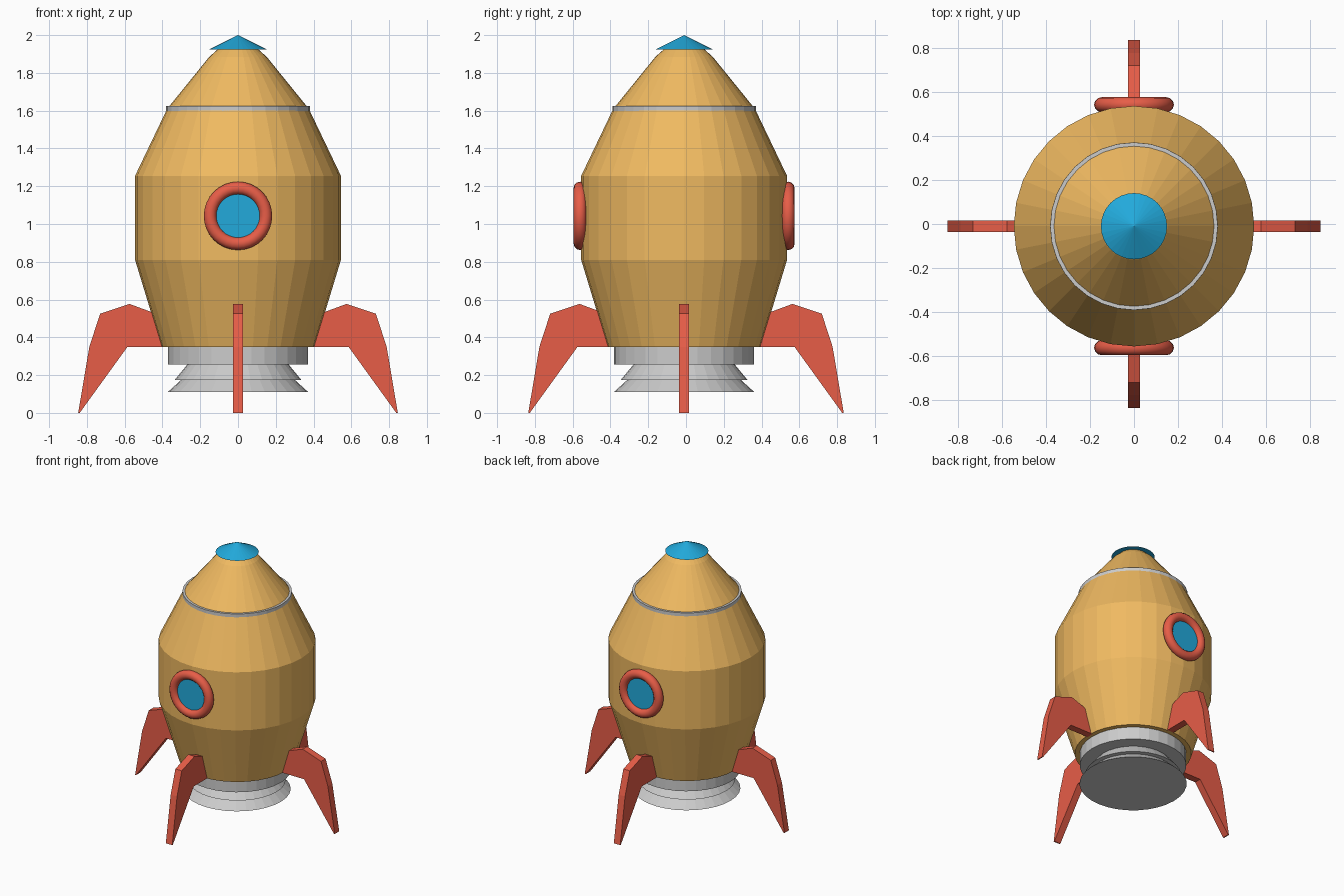
import bpy, bmesh, math
from mathutils import Matrix, Vector

if "Cube" in bpy.data.objects:
    bpy.data.objects.remove(bpy.data.objects["Cube"])

CY = -0.01      # y of the hull axis
SIDES = 32


def material(name, rgb):
    m = bpy.data.materials.new(name)
    m.diffuse_color = (*rgb, 1)
    m.use_nodes = True
    m.node_tree.nodes["Principled BSDF"].inputs["Base Color"].default_value = m.diffuse_color
    return m


TAN = material("tan", (0.87, 0.49, 0.12))
RED = material("red", (0.80, 0.11, 0.064))
BLUE = material("blue", (0.016, 0.40, 0.71))


def finish(name, bm, mat=None):
    bmesh.ops.recalc_face_normals(bm, faces=bm.faces)
    me = bpy.data.meshes.new(name)
    bm.to_mesh(me)
    bm.free()
    ob = bpy.data.objects.new(name, me)
    bpy.context.collection.objects.link(ob)
    if mat:
        me.materials.append(mat)
    return ob


def lathe(name, profile, mat=None, closed=False):
    """Turn (radius, z) points about the hull axis; open ends are capped."""
    bm = bmesh.new()
    rings = []
    for r, z in profile:
        if r == 0:
            rings.append([bm.verts.new((0, CY, z))] * SIDES)
        else:
            rings.append([bm.verts.new((r * math.cos(a), CY + r * math.sin(a), z))
                          for a in (2 * math.pi * i / SIDES for i in range(SIDES))])
    pairs = list(zip(rings, rings[1:])) + ([(rings[-1], rings[0])] if closed else [])
    for a, b in pairs:
        for i in range(SIDES):
            j = (i + 1) % SIDES
            bm.faces.new(dict.fromkeys((a[i], a[j], b[j], b[i])))
    if not closed:
        for ring, (r, z) in ((rings[0], profile[0]), (rings[-1], profile[-1])):
            if r > 0:
                bm.faces.new(ring)
    return finish(name, bm, mat)


# Hull, trim band and nose
lathe("hull", [(0.405, 0.35), (0.545, 0.81), (0.545, 1.255), (0.375, 1.61),
               (0.152, 1.885), (0.09, 1.94)], TAN)
lathe("trim_band", [(0.36, 1.595), (0.38, 1.595), (0.38, 1.625), (0.36, 1.625)], closed=True)
lathe("nose_cap", [(0.15, 1.925), (0, 2.0)], BLUE)

# Engine: collar and two flared nozzle skirts
lathe("engine_collar", [(0.37, 0.255), (0.37, 0.352)])
lathe("upper_nozzle", [(0.335, 0.175), (0.265, 0.26)])
lathe("lower_nozzle", [(0.372, 0.11), (0.295, 0.18)])

# Four fins standing on their tips
FIN = [(0.39, 0.35), (0.585, 0.35), (0.838, 0.0), (0.846, 0.0), (0.787, 0.35),
       (0.73, 0.525), (0.575, 0.577), (0.42, 0.52)]


def fin(name, angle, shift, y):
    t = 0.027
    bm = bmesh.new()
    f = bm.faces.new([bm.verts.new((r - shift, -t, z)) for r, z in FIN])
    ext = bmesh.ops.extrude_face_region(bm, geom=[f])
    bmesh.ops.translate(bm, vec=(0, 2 * t, 0),
                        verts=[v for v in ext["geom"] if isinstance(v, bmesh.types.BMVert)])
    bm.transform(Matrix.Translation((0, y, 0)) @ Matrix.Rotation(angle, 4, "Z"))
    finish(name, bm, RED)


fin("right_fin", 0, 0, CY)
fin("left_fin", math.pi, 0, CY)
fin("back_fin", math.pi / 2, 0.011, 0)
fin("front_fin", -math.pi / 2, 0.011, 0)

# Portholes front and back: round frame with a glass disc
for side, s in (("front", -1), ("back", 1)):
    R, r, n, m = 0.147, 0.034, 32, 12
    bm = bmesh.new()
    grid = [[bm.verts.new(((R + r * math.cos(b)) * math.cos(a),
                           CY + s * 0.551 + r * math.sin(b),
                           1.043 + (R + r * math.cos(b)) * math.sin(a)))
             for b in (2 * math.pi * j / m for j in range(m))]
            for a in (2 * math.pi * i / n for i in range(n))]
    for i in range(n):
        for j in range(m):
            k, l = (i + 1) % n, (j + 1) % m
            bm.faces.new((grid[i][j], grid[k][j], grid[k][l], grid[i][l]))
    for f in bm.faces:
        f.smooth = True
    finish(side + "_porthole_frame", bm, RED)

    bm = bmesh.new()
    bmesh.ops.create_cone(bm, cap_ends=True, segments=32, radius1=0.125, radius2=0.125,
                          depth=0.05,
                          matrix=Matrix.Translation(Vector((0, CY + s * 0.533, 1.043)))
                          @ Matrix.Rotation(math.pi / 2, 4, "X"))
    finish(side + "_porthole_glass", bm, BLUE)
